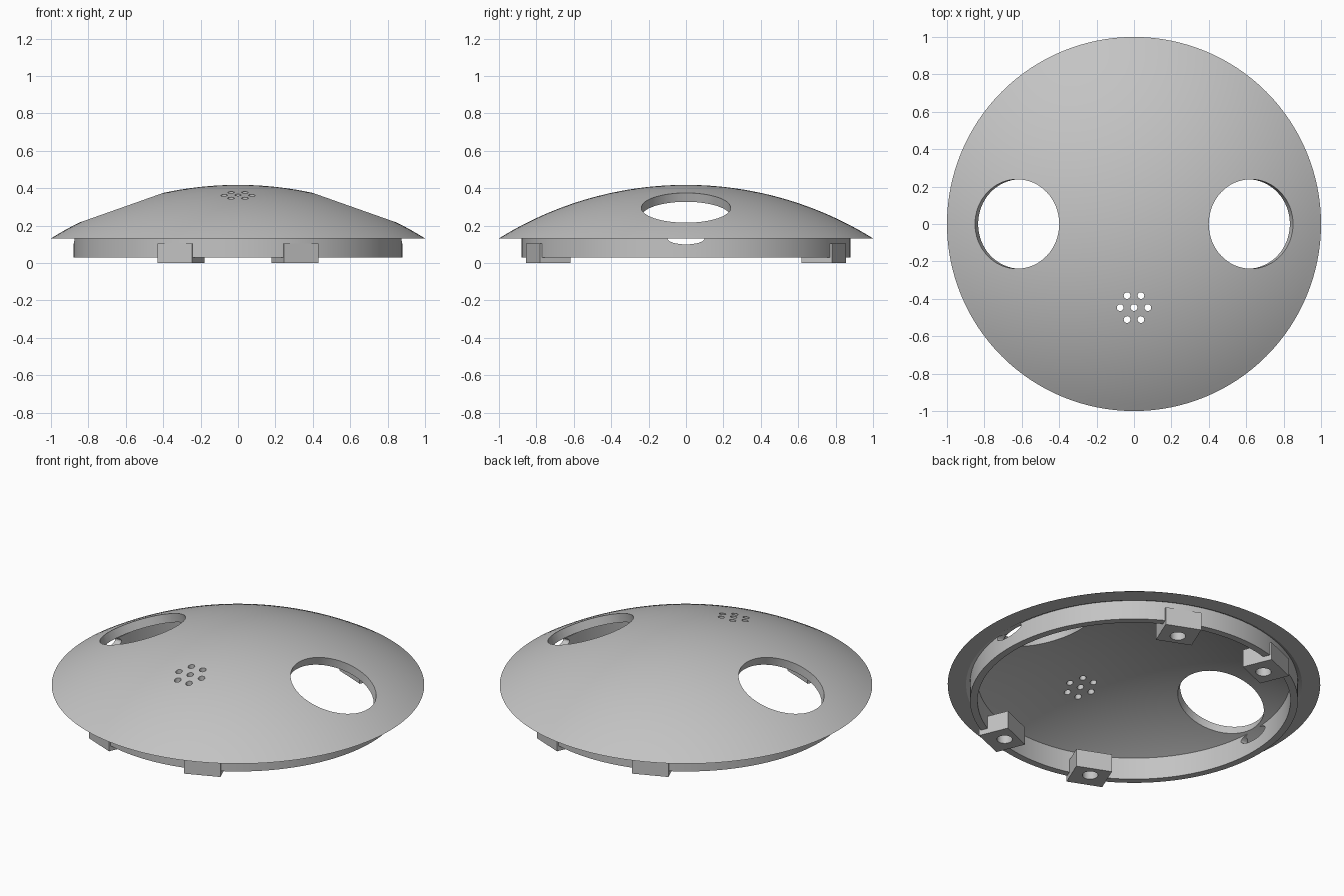
import bpy, bmesh, math
from mathutils import Matrix, Vector

old = bpy.data.objects.get("Cube")
if old:
    bpy.data.objects.remove(old, do_unlink=True)

RIM_Z, TOP_Z, SHELL = 0.132, 0.418, 0.05
RISE = TOP_Z - RIM_Z
R = (1 + RISE ** 2) / (2 * RISE)      # dome sphere radius
CZ = TOP_Z - R                        # dome sphere centre

grey = bpy.data.materials.new("plain grey")
grey.use_nodes = True
colour = (0.55, 0.55, 0.55, 1)
grey.diffuse_color = colour
grey.node_tree.nodes["Principled BSDF"].inputs["Base Color"].default_value = colour


def finish(name, bm):
    bmesh.ops.recalc_face_normals(bm, faces=bm.faces)
    mesh = bpy.data.meshes.new(name)
    bm.to_mesh(mesh)
    bm.free()
    mesh.materials.append(grey)
    ob = bpy.data.objects.new(name, mesh)
    bpy.context.collection.objects.link(ob)
    return ob


def lathe(name, profile, closed, steps=128):
    bm = bmesh.new()
    verts = [bm.verts.new((r, 0, z)) for r, z in profile]
    pairs = list(zip(verts, verts[1:]))
    if closed:
        pairs.append((verts[-1], verts[0]))
    edges = [bm.edges.new(p) for p in pairs]
    bmesh.ops.spin(bm, geom=verts + edges, axis=(0, 0, 1), cent=(0, 0, 0),
                   angle=math.tau, steps=steps)
    bmesh.ops.remove_doubles(bm, verts=bm.verts, dist=1e-5)
    return finish(name, bm)


def add_cylinder(bm, radius, depth, matrix, segments=32):
    bmesh.ops.create_cone(bm, cap_ends=True, segments=segments, radius1=radius,
                          radius2=radius, depth=depth, matrix=matrix)


def cut(ob, bm):
    """Subtract the solids in bm and remove the cutter."""
    cutter = finish("cutter", bm)
    cutter.hide_render = True
    mod = ob.modifiers.new("cut", "BOOLEAN")
    mod.operation, mod.solver, mod.object = "DIFFERENCE", "EXACT", cutter
    bpy.context.view_layer.update()
    result = bpy.data.meshes.new_from_object(
        ob.evaluated_get(bpy.context.evaluated_depsgraph_get()))
    ob.modifiers.clear()
    ob.data = result
    bpy.data.objects.remove(cutter, do_unlink=True)


def smooth(ob):
    bpy.ops.object.select_all(action="DESELECT")
    ob.select_set(True)
    bpy.context.view_layer.objects.active = ob
    bpy.ops.object.shade_smooth_by_angle(angle=math.radians(25))


def arc(radius, z_end, n=24):
    end = math.acos((z_end - CZ) / radius)
    return [(radius * math.sin(end * i / n), CZ + radius * math.cos(end * i / n))
            for i in range(n + 1)]


# Domed shell with a sharp rim and flat underside lip
dome = lathe("dome_shell", arc(R, RIM_Z) + arc(R - SHELL, RIM_Z)[::-1], False)

# Two large round openings, square to the dome surface
bm = bmesh.new()
tilt = math.asin(0.63 / R)
for side in (-1, 1):
    turn = Matrix.Rotation(side * tilt, 4, "Y")
    centre = Vector((0, 0, CZ)) + turn @ Vector((0, 0, R))
    add_cylinder(bm, 0.239, 0.3, Matrix.Translation(centre) @ turn, 64)
# Cluster of seven small vertical holes
spots = [(0, 0)] + [(0.074 * math.cos(i * math.pi / 3), 0.074 * math.sin(i * math.pi / 3))
                    for i in range(6)]
for x, y in spots:
    add_cylinder(bm, 0.018, 0.4, Matrix.Translation((x, y - 0.447, 0.36)), 24)
cut(dome, bm)
smooth(dome)

# Locating ring under the dome, notched below each large opening
ring = lathe("locating_ring", [(0.84, 0.03), (0.88, 0.03), (0.88, 0.145), (0.84, 0.16)], True)
bm = bmesh.new()
for side in (-1, 1):
    add_cylinder(bm, 1, 0.2, Matrix.Translation((side * 0.86, 0, RIM_Z))
                 @ Matrix.Diagonal((1, 0.1, 0.032, 1))
                 @ Matrix.Rotation(math.pi / 2, 4, "Y"))
cut(ring, bm)
smooth(ring)

# Four mounting blocks with screw holes
for depth_name, sy in (("front", -1), ("back", 1)):
    for side_name, sx in (("left", 1), ("right", -1)):
        angle = math.atan2(sy * math.sin(math.radians(67.5)), sx * math.cos(math.radians(67.5)))
        place = Matrix.Rotation(angle, 4, "Z") @ Matrix.Translation((0.798, 0, 0.053))
        bm = bmesh.new()
        bmesh.ops.create_cube(bm, size=1, matrix=place @ Matrix.Diagonal((0.174, 0.2, 0.106, 1)))
        block = finish(f"{depth_name}_{side_name}_mounting_block", bm)
        bm = bmesh.new()
        add_cylinder(bm, 0.042, 0.3, place @ Matrix.Translation((-0.015, 0, 0)))
        cut(block, bm)
        smooth(block)
